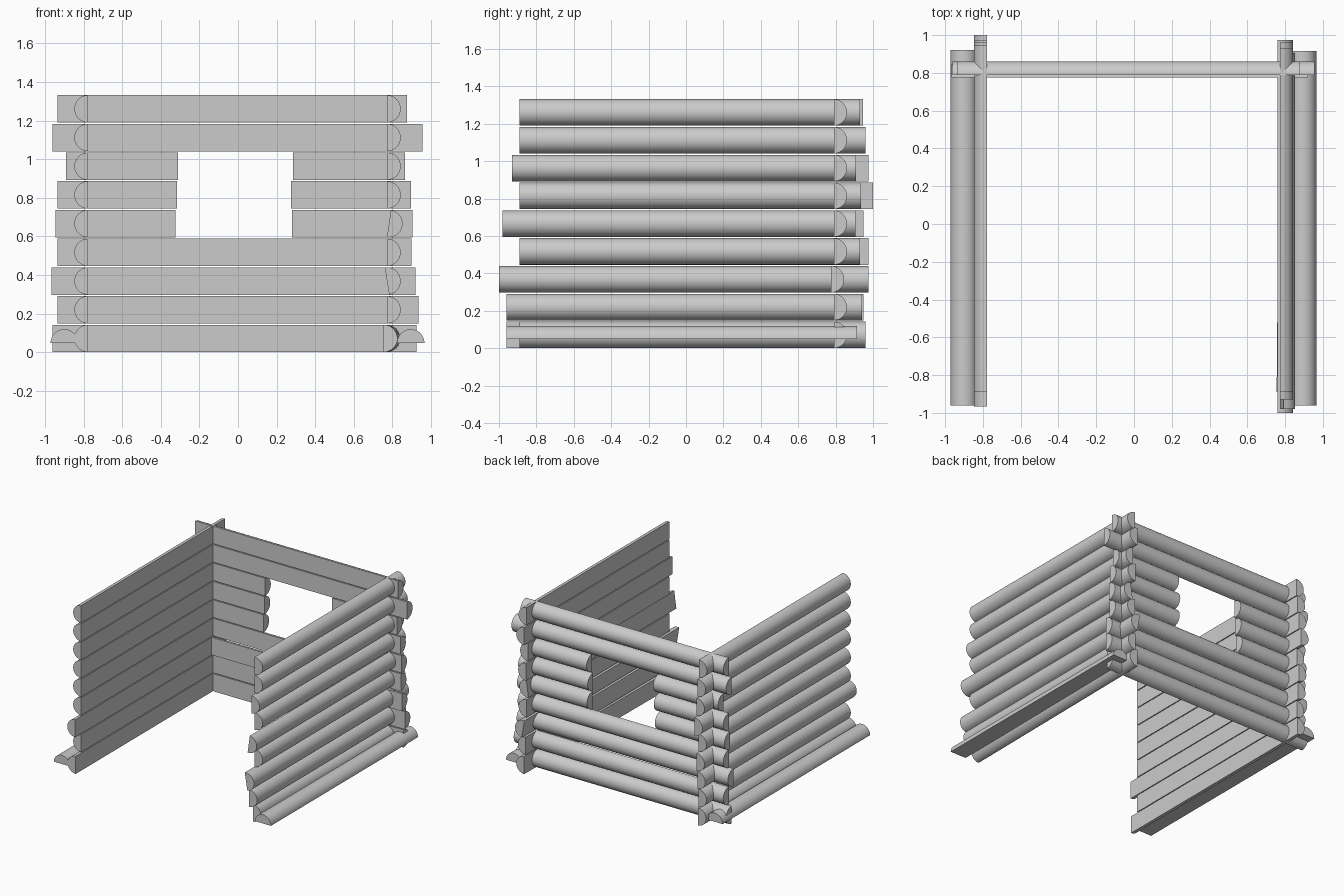
import bpy, bmesh, math
from mathutils import Vector

if "Cube" in bpy.data.objects:
    bpy.data.objects.remove(bpy.data.objects["Cube"])

R = 0.071        # log radius
PITCH = 0.1487   # row spacing
SEG = 16


def half_log(name, a, b, out, roll=0.0, r=R):
    """Half-round log from a to b; the round side points towards 'out'."""
    a, b, out = Vector(a), Vector(b), Vector(out)
    axis = (b - a).normalized()
    out = (out - axis * out.dot(axis)).normalized()
    side = Vector((0, 0, 1)) if abs(out.z) < 0.5 else Vector((1, 0, 0))
    bm = bmesh.new()
    rings = []
    for p in (a, b):
        ring = []
        for i in range(SEG + 1):
            t = math.pi * i / SEG - math.pi / 2 + roll
            ring.append(bm.verts.new(p + r * (out * math.cos(t) + side * math.sin(t))))
        rings.append(ring)
    n = SEG + 1
    for i in range(n):
        j = (i + 1) % n
        bm.faces.new((rings[0][i], rings[0][j], rings[1][j], rings[1][i]))
    bm.faces.new(rings[0])
    bm.faces.new(rings[1])
    bmesh.ops.recalc_face_normals(bm, faces=bm.faces)
    me = bpy.data.meshes.new(name)
    bm.to_mesh(me)
    bm.free()
    ob = bpy.data.objects.new(name, me)
    bpy.context.collection.objects.link(ob)
    bpy.ops.object.select_all(action='DESELECT')
    ob.select_set(True)
    bpy.context.view_layer.objects.active = ob
    bpy.ops.object.shade_smooth_by_angle(angle=math.radians(40))


def row_z(i):
    return R + PITCH * i


# Back wall: x spans per row, with a window gap in rows 4 to 6
back = [[(-.96, .925)], [(-.935, .935)], [(-.965, .92)], [(-.935, .90)],
        [(-.945, -.325), (.28, .905)], [(-.935, -.315), (.275, .895)],
        [(-.89, -.31), (.285, .865)], [(-.96, .955)], [(-.935, .875)]]
for i, spans in enumerate(back):
    y = 0.775 if i == 2 else 0.79
    for x0, x1 in spans:
        half_log(f"back_wall_log_{i}", (x0, y, row_z(i)), (x1, y, row_z(i)), (0, 1, 0))

# Left wall: y spans per row
left = [(-.96, .955), (-.89, .95), (-.965, .965), (-.89, .975), (-.89, .95),
        (-.89, 1.0), (-.89, .975), (-.89, .96), (-.89, .945)]
for i, (y0, y1) in enumerate(left):
    half_log(f"left_wall_log_{i}", (-.777, y0, row_z(i)), (-.777, y1, row_z(i)), (-1, 0, 0))

# Right wall: y spans per row, a few logs slightly turned
right = [(-.89, .96), (-.96, .94), (-1.0, .975), (-.89, .93), (-.98, .905),
         (-.89, .935), (-.93, .91), (-.89, .96), (-.89, .93)]
rolls = {2: 0.16, 4: -0.14}
shift = {4: 0.01}
for i, (y0, y1) in enumerate(right):
    x = 0.772 + shift.get(i, 0)
    half_log(f"right_wall_log_{i}", (x - (0.017 if i == 0 else 0), y0, row_z(i)),
             (x, y1, row_z(i)), (1, 0, 0), rolls.get(i, 0))

# Sill logs lying flat side down outside the side walls
half_log("left_sill_log", (-.90, -.96, .048), (-.90, .92, .048), (0, 0, 1))
half_log("right_sill_log", (.895, -.96, .048), (.895, .915, .048), (0, 0, 1))
